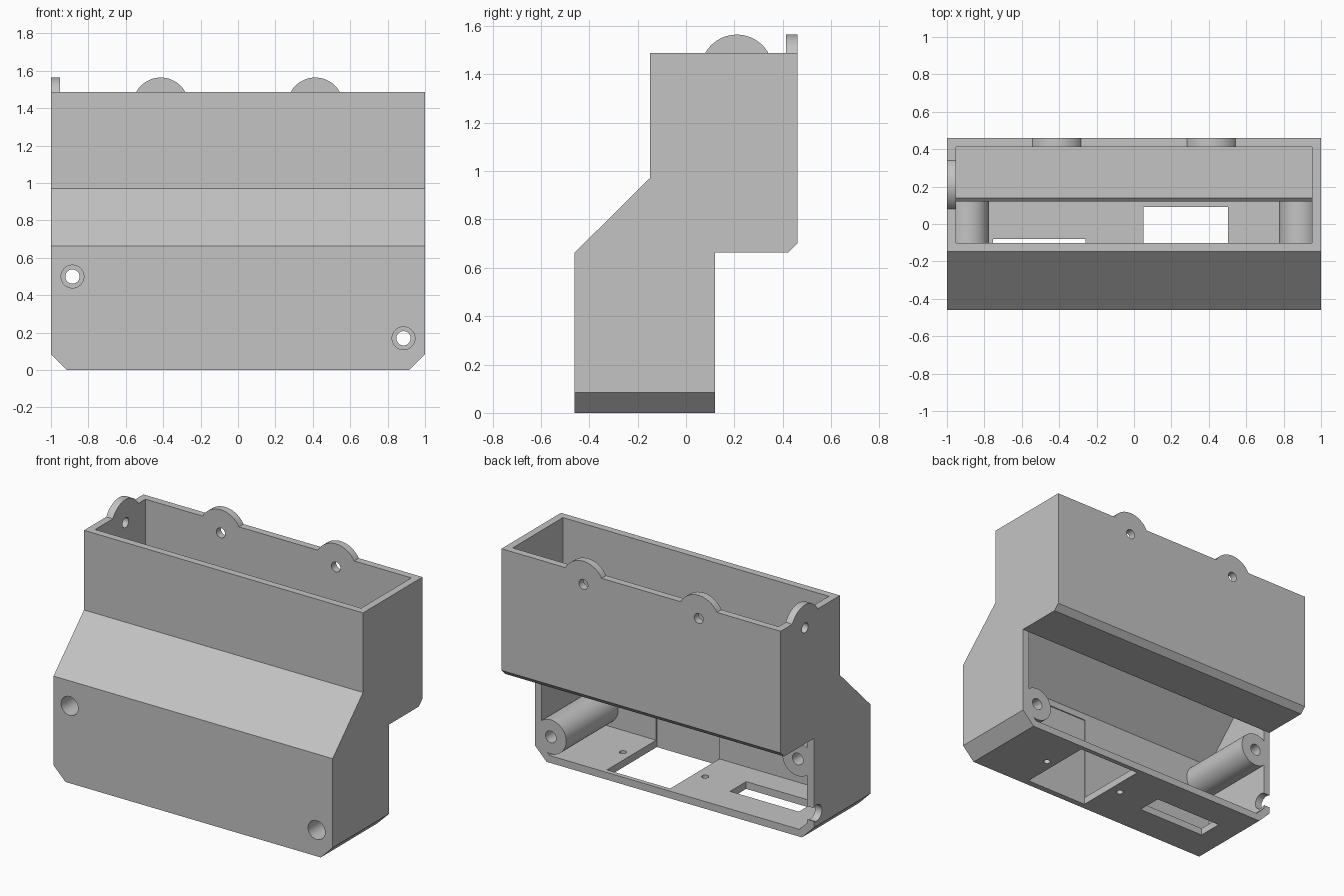
import bpy, bmesh
from mathutils import Vector, Matrix

if "Cube" in bpy.data.objects:
    bpy.data.objects.remove(bpy.data.objects["Cube"], do_unlink=True)

WALL = 0.047
BACK = 0.12      # rear plane of the lower bay

grey = bpy.data.materials.new("plain_grey")
grey.use_nodes = True
grey.diffuse_color = (0.55, 0.55, 0.55, 1)
grey.node_tree.nodes["Principled BSDF"].inputs["Base Color"].default_value = (0.55, 0.55, 0.55, 1)


def finish(bm, name):
    bmesh.ops.recalc_face_normals(bm, faces=bm.faces)
    mesh = bpy.data.meshes.new(name)
    bm.to_mesh(mesh)
    bm.free()
    mesh.materials.append(grey)
    ob = bpy.data.objects.new(name, mesh)
    bpy.context.scene.collection.objects.link(ob)
    return ob


def side_prism(name, profile, half, chamfer_at):
    """Extrude a y-z profile along x and slice both lower corners at 45 degrees."""
    bm = bmesh.new()
    face = bm.faces.new([bm.verts.new((-half, y, z)) for y, z in profile])
    ext = bmesh.ops.extrude_face_region(bm, geom=[face])
    new = [v for v in ext["geom"] if isinstance(v, bmesh.types.BMVert)]
    bmesh.ops.translate(bm, verts=new, vec=(2 * half, 0, 0))
    bmesh.ops.recalc_face_normals(bm, faces=bm.faces)
    for s in (-1, 1):
        cut = bmesh.ops.bisect_plane(bm, geom=bm.verts[:] + bm.edges[:] + bm.faces[:],
                                     plane_co=(s * chamfer_at, 0, 0),
                                     plane_no=Vector((s, 0, -1)).normalized(), clear_outer=True)
        rim = [e for e in cut["geom_cut"] if isinstance(e, bmesh.types.BMEdge)]
        bmesh.ops.edgeloop_fill(bm, edges=rim)
    return finish(bm, name)


def cylinder(name, axis, start, end, radius, u, v):
    """Cylinder along x, y or z; u and v are the other two coordinates in order."""
    mid = [u, v]
    mid.insert("xyz".index(axis), (start + end) / 2)
    turn = {"x": Matrix.Rotation(1.5707963, 4, "Y"),
            "y": Matrix.Rotation(1.5707963, 4, "X"), "z": Matrix()}[axis]
    bm = bmesh.new()
    bmesh.ops.create_cone(bm, cap_ends=True, segments=64, radius1=radius, radius2=radius,
                          depth=end - start, matrix=Matrix.Translation(mid) @ turn)
    return finish(bm, name)


def box(name, low, high):
    low, high = Vector(low), Vector(high)
    bm = bmesh.new()
    bmesh.ops.create_cube(bm, size=1, matrix=Matrix.Translation((low + high) / 2)
                          @ Matrix.Diagonal((*(high - low), 1)))
    return finish(bm, name)


def combine(base, tool, operation):
    mod = base.modifiers.new("combine", "BOOLEAN")
    mod.operation, mod.solver, mod.object = operation, "EXACT", tool
    bpy.context.view_layer.objects.active = base
    bpy.ops.object.modifier_apply(modifier=mod.name)
    bpy.data.objects.remove(tool, do_unlink=True)


# Stepped outer shell
housing = side_prism("housing", [
    (-0.46, 0), (BACK, 0), (BACK, 0.663), (0.423, 0.663), (0.46, 0.70),
    (0.46, 1.488), (-0.148, 1.488), (-0.148, 0.972), (-0.46, 0.663)], 1.0, 0.915)

# Hollow interior, open at the top and at the lower back
cavity = side_prism("cavity", [
    (-0.413, WALL), (0.3, WALL), (0.3, 0.662), (0.119, 0.662), (0.119, 0.69), (0.14, 0.71),
    (0.413, 0.71), (0.413, 1.7), (-0.101, 1.7), (-0.101, 0.953), (-0.413, 0.643)],
    1 - WALL, 0.8485)
combine(housing, cavity, "DIFFERENCE")

# Rounded mounting ears on the back wall and one end wall
EAR_Z, EAR_R, EAR_HOLE = 1.414, 0.15, 0.032
for x in (-0.413, 0.413):
    combine(housing, cylinder("back_ear", "y", 0.46 - WALL, 0.46, EAR_R, x, EAR_Z), "UNION")
    combine(housing, cylinder("ear_hole", "y", 0.35, 0.55, EAR_HOLE, x, EAR_Z), "DIFFERENCE")
combine(housing, cylinder("end_ear", "x", -1, WALL - 1, EAR_R, 0.21, EAR_Z), "UNION")
combine(housing, cylinder("ear_hole", "x", -1.1, -0.9, EAR_HOLE, 0.21, EAR_Z), "DIFFERENCE")

# Floor cut-outs: square opening, slot and two small screw holes
combine(housing, box("square_opening", (0.05, -0.42, -0.1), (0.503, 0.09, 0.6)), "DIFFERENCE")
combine(housing, box("slot", (-0.753, -0.245, -0.1), (-0.26, -0.08, 0.1)), "DIFFERENCE")
for x in (-0.022, 0.568):
    combine(housing, cylinder("floor_hole", "z", -0.1, 0.1, 0.021, x, -0.165), "DIFFERENCE")

# Long screw posts with counterbored holes through the front
for x, z in ((-0.885, 0.5), (0.885, 0.17)):
    combine(housing, cylinder("screw_post", "y", -0.43, BACK, 0.11, x, z), "UNION")
    combine(housing, cylinder("screw_bore", "y", -0.6, 0.3, 0.038, x, z), "DIFFERENCE")
    combine(housing, cylinder("screw_head_bore", "y", -0.6, -0.2, 0.061, x, z), "DIFFERENCE")

# Cable notch in the rear edge of one end wall
combine(housing, cylinder("cable_notch", "x", -1.1, -0.92, 0.052, 0.09, 0.17), "DIFFERENCE")

# Smooth the round parts, keep flat walls crisp
bpy.ops.object.select_all(action="DESELECT")
housing.select_set(True)
bpy.context.view_layer.objects.active = housing
bpy.ops.object.shade_smooth_by_angle(angle=0.5)
